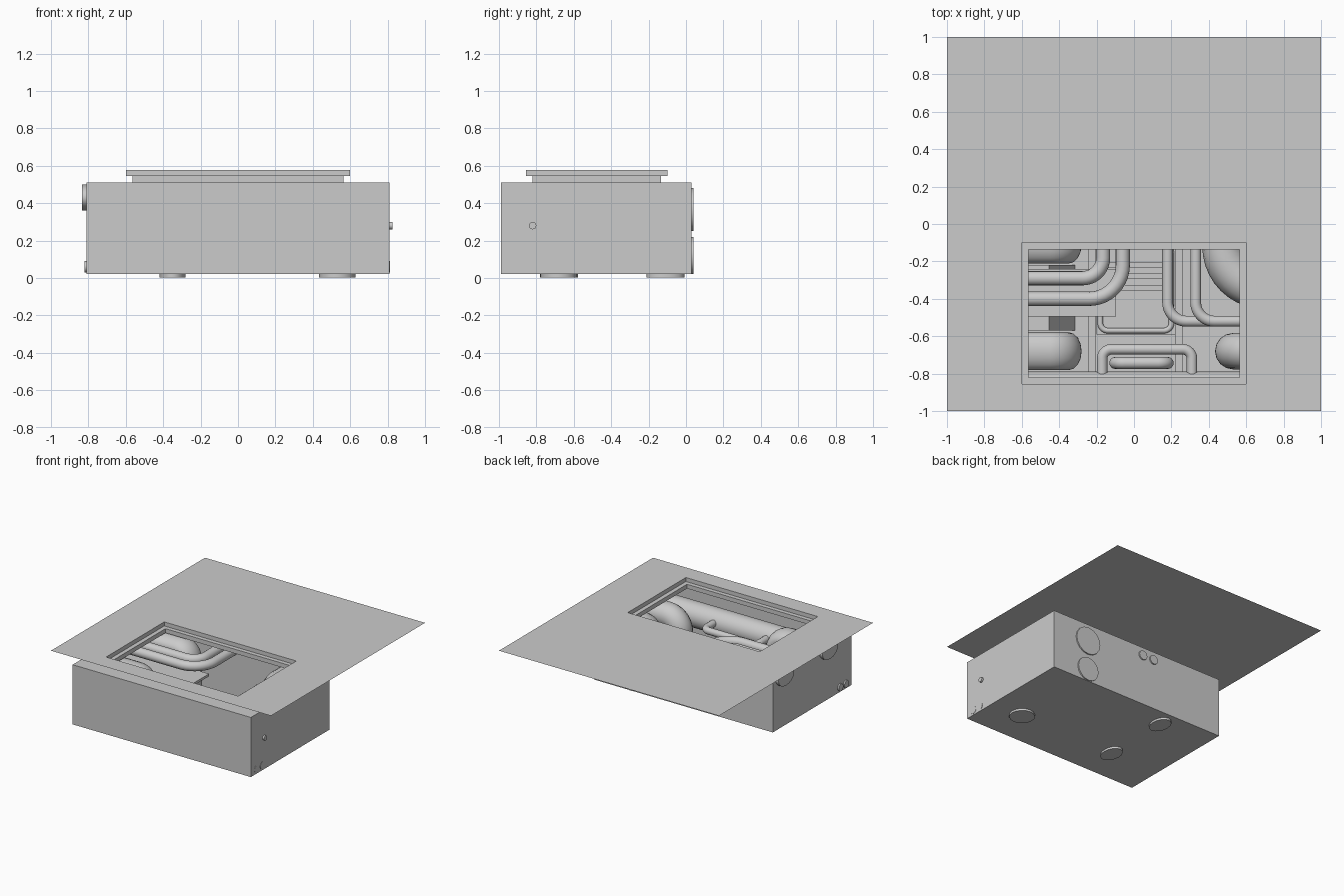
import bpy, bmesh, math
from mathutils import Vector

cube = bpy.data.objects.get("Cube")
if cube:
    bpy.data.objects.remove(cube, do_unlink=True)

grey = bpy.data.materials.new("plain_grey")
grey.use_nodes = True
grey.diffuse_color = (0.6, 0.6, 0.6, 1)
grey.node_tree.nodes["Principled BSDF"].inputs["Base Color"].default_value = (0.6, 0.6, 0.6, 1)


def finish(name, data):
    obj = bpy.data.objects.new(name, data)
    bpy.context.collection.objects.link(obj)
    data.materials.append(grey)
    bpy.ops.object.select_all(action='DESELECT')
    obj.select_set(True)
    bpy.context.view_layer.objects.active = obj
    return obj


def shell(name, loops, close=False):
    """Bridge rectangles (x0, x1, y0, y1, z) into a stepped sheet."""
    bm = bmesh.new()
    rings = [[bm.verts.new(p) for p in ((a, c, z), (b, c, z), (b, d, z), (a, d, z))]
             for a, b, c, d, z in loops]
    for r, s in zip(rings, rings[1:]):
        for i in range(4):
            j = (i + 1) % 4
            bm.faces.new((r[i], r[j], s[j], s[i]))
    if close:
        bm.faces.new(rings[-1][::-1])
    mesh = bpy.data.meshes.new(name)
    bm.to_mesh(mesh)
    bm.free()
    return finish(name, mesh)


def box(name, x0, x1, y0, y1, z0, z1, taper=0.0):
    """Block whose +x side can slope inward by taper."""
    bm = bmesh.new()
    bmesh.ops.create_cube(bm, size=1)
    for v in bm.verts:
        right, top = v.co.x > 0, v.co.z > 0
        v.co = (x1 - taper * top if right else x0, y1 if v.co.y > 0 else y0, z1 if top else z0)
    mesh = bpy.data.meshes.new(name)
    bm.to_mesh(mesh)
    bm.free()
    return finish(name, mesh)


def pipe(name, corners, radius, bend=0.08, wide=1.0, y=0.0, cyclic=False):
    """Round pipe along corner points with arced bends; wide stretches it in y."""
    pts = [Vector(p) for p in corners]
    path = []
    n = len(pts)
    for i, p in enumerate(pts):
        if not cyclic and i in (0, n - 1):
            path.append(p)
            continue
        u, w = (pts[i - 1] - p).normalized(), (pts[(i + 1) % n] - p).normalized()
        centre = p + (u + w) * bend
        for k in range(11):
            t = k / 10 * math.pi / 2
            path.append(centre - w * bend * math.cos(t) - u * bend * math.sin(t))
    curve = bpy.data.curves.new(name, 'CURVE')
    curve.dimensions = '3D'
    curve.bevel_depth = radius
    curve.bevel_resolution = 6
    curve.use_fill_caps = True
    spline = curve.splines.new('POLY')
    spline.points.add(len(path) - 1)
    spline.use_cyclic_u = cyclic
    for sp, p in zip(spline.points, path):
        sp.co = (*p, 1)
    obj = finish(name, curve)
    obj.location.y = y
    obj.scale.y = wide
    bpy.ops.object.convert(target='MESH')
    bpy.ops.object.shade_smooth_by_angle(angle=math.radians(40))
    return bpy.context.object


# Ground sheet, recessed hatch rim and equipment housing
lip = (-0.6, 0.6, -0.855, -0.1)
neck = (-0.565, 0.565, -0.82, -0.135)
body = (-0.81, 0.81, -0.99, 0.03)
shell("ground_sheet", [(-1, 1, -1, 1, 0.578), (*lip, 0.578)])
shell("hatch_rim", [(*lip, 0.578), (*lip, 0.545), (*neck, 0.545), (*neck, 0.51)])
shell("housing", [(*neck, 0.51), (*body, 0.51), (*body, 0.02)], close=True)

# Oval ducts from the left wall turning down through the floor
for side, y in (("front", -0.68), ("back", -0.11)):
    pipe("oval_duct_" + side, [(-0.835, 0, 0.43), (-0.35, 0, 0.43), (-0.35, 0, 0.003)],
         0.07, 0.1, 1.45, y)

# Round duct from the right wall turning down through the floor
pipe("round_duct", [(0.8, -0.68, 0.33), (0.53, -0.68, 0.33), (0.53, -0.68, 0.003)], 0.097, 0.11)

# Large elbows from the back wall
pipe("large_elbow_upper", [(0.48, 0.04, 0.365), (0.48, -0.34, 0.365), (0.8, -0.34, 0.365)], 0.115, 0.22)
pipe("large_elbow_lower", [(0.48, 0.04, 0.12), (0.48, -0.34, 0.12), (0.8, -0.34, 0.12)], 0.098, 0.22)

# Supply pipes sweeping from the left wall to the back wall
pipe("supply_pipe_inner", [(-0.8, -0.29, 0.44), (-0.165, -0.29, 0.44), (-0.165, 0.04, 0.44)], 0.038, 0.11)
pipe("supply_pipe_outer", [(-0.8, -0.4, 0.44), (-0.06, -0.4, 0.44), (-0.06, 0.04, 0.44)], 0.038, 0.18)

# Return pipes on the right
for name, x, z in (("left", 0.18, 0.2), ("right", 0.33, 0.27)):
    pipe("return_pipe_" + name, [(x, 0.02, z), (x, -0.52, z), (0.8, -0.52, z)], 0.029, 0.1)

# Front tank with its outlet stub, bridge pipe and handle
pipe("front_tank", [(-0.8, -0.888, 0.28), (0.8, -0.888, 0.28)], 0.1)
pipe("outlet_stub", [(0.78, -0.82, 0.28), (0.825, -0.82, 0.28)], 0.02)
pipe("bridge_pipe", [(-0.17, -0.88, 0.3), (-0.17, -0.67, 0.3), (0.31, -0.67, 0.3), (0.31, -0.88, 0.3)],
     0.028, 0.05)
pipe("tank_handle", [(-0.1, -0.743, 0.06), (-0.1, -0.743, 0.25), (0.18, -0.743, 0.25), (0.18, -0.743, 0.06)],
     0.032, 0.05)

# Low pipes running wall to wall
for name, y in (("front", -0.915), ("back", -0.84)):
    pipe("floor_pipe_" + name, [(-0.822, y, 0.06), (0.812, y, 0.06)], 0.03)

# Machinery block and shelf on the left
box("machinery_block", -0.8, -0.315, -0.57, -0.22, 0.021, 0.3, 0.14)
box("shelf_plate", -0.8, -0.095, -0.495, -0.24, 0.32, 0.34)

# Floor panel with raised rim, rails and slats
box("floor_panel", -0.2, 0.22, -0.59, -0.1, 0.021, 0.05)
pipe("panel_rim", [(-0.18, -0.57, 0.055), (0.2, -0.57, 0.055), (0.2, -0.12, 0.055), (-0.18, -0.12, 0.055)],
     0.015, 0.04, cyclic=True)
for name, x in (("left", -0.225), ("right", 0.24)):
    box("floor_rail_" + name, x - 0.02, x + 0.02, -0.8, 0.0, 0.021, 0.06)
for i in range(3):
    y = -0.34 + i * 0.06
    box(f"panel_slat_{i + 1}", -0.16, 0.18, y - 0.015, y + 0.015, 0.05, 0.08)
